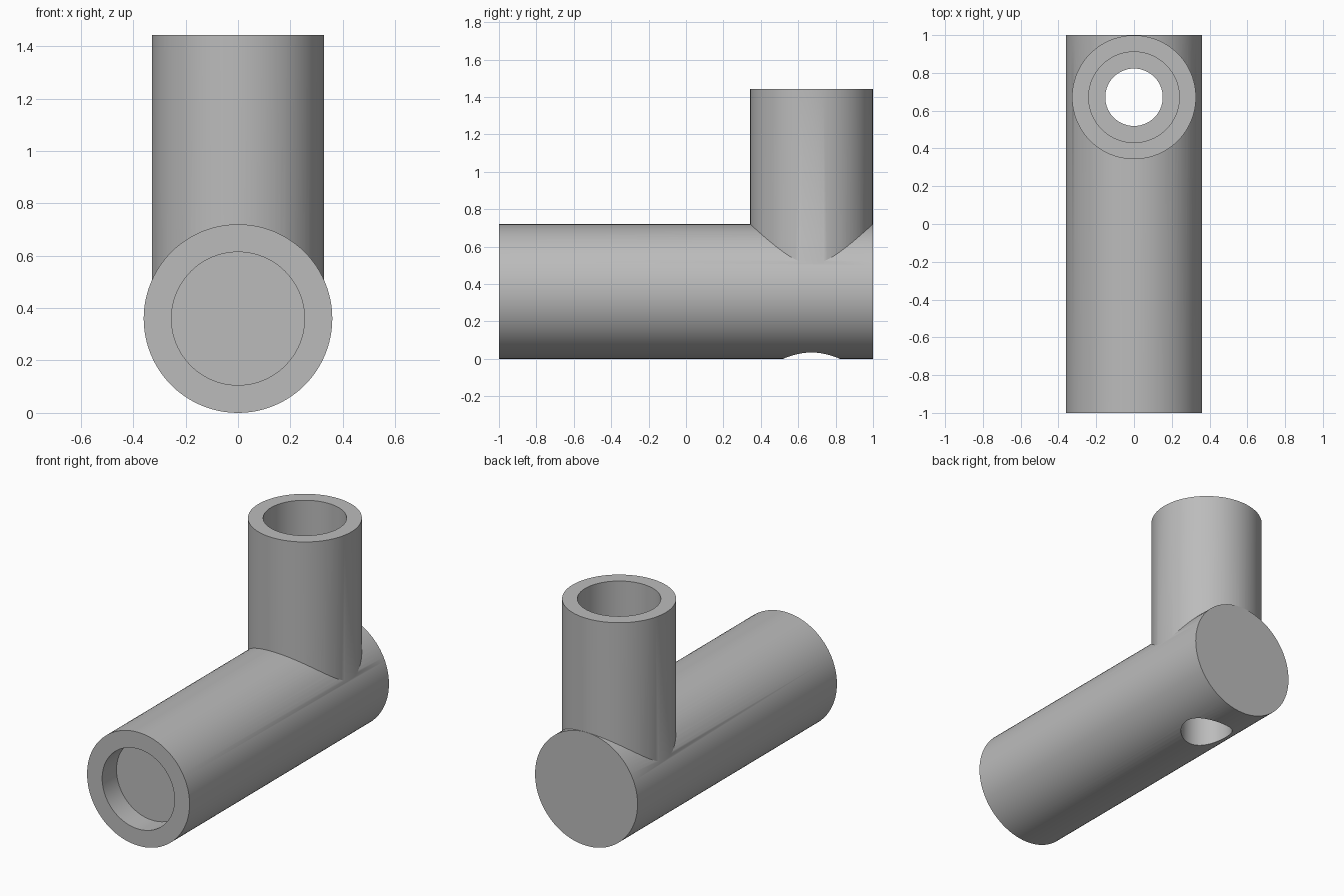
import bpy
import math

cube = bpy.data.objects.get("Cube")
if cube:
    bpy.data.objects.remove(cube, do_unlink=True)

BODY_R, TUBE_R = 0.36, 0.328
TUBE_Y, TOP = 0.671, 1.443
SEGMENTS = 96

grey = bpy.data.materials.new("plain grey")
grey.use_nodes = True
colour = (0.5, 0.5, 0.5, 1)
grey.diffuse_color = colour
grey.node_tree.nodes["Principled BSDF"].inputs["Base Color"].default_value = colour


def rod(name, radius, start, end, along_y=False):
    """Cylinder between two stations, upright or lying along y."""
    middle = (start + end) / 2
    bpy.ops.mesh.primitive_cylinder_add(
        vertices=SEGMENTS, radius=radius, depth=end - start,
        location=(0, middle, BODY_R) if along_y else (0, TUBE_Y, middle),
        rotation=(math.pi / 2 if along_y else 0, 0, 0))
    obj = bpy.context.object
    obj.name = name
    obj.data.materials.append(grey)
    return obj


def combine(target, other, operation):
    """Apply a boolean and discard the helper."""
    mod = target.modifiers.new(operation.title(), "BOOLEAN")
    mod.operation, mod.object, mod.solver = operation, other, "EXACT"
    bpy.context.view_layer.objects.active = target
    bpy.ops.object.modifier_apply(modifier=mod.name)
    bpy.data.objects.remove(other, do_unlink=True)


# Lying barrel with an upright socket near its back end
body = rod("pipe_body", BODY_R, -1, 1, along_y=True)
combine(body, rod("upright_socket", TUBE_R, BODY_R, TOP), "UNION")

# Shallow front recess, wide socket bore and narrow through hole
combine(body, rod("front_recess", 0.254, -1.2, -0.856, along_y=True), "DIFFERENCE")
combine(body, rod("socket_bore", 0.24, 2 * BODY_R, TOP + 0.2), "DIFFERENCE")
combine(body, rod("through_hole", 0.152, -0.2, TOP + 0.1), "DIFFERENCE")

# Smooth walls, crisp rims
bpy.ops.object.select_all(action="DESELECT")
body.select_set(True)
bpy.context.view_layer.objects.active = body
bpy.ops.object.shade_smooth_by_angle(angle=math.radians(30))
